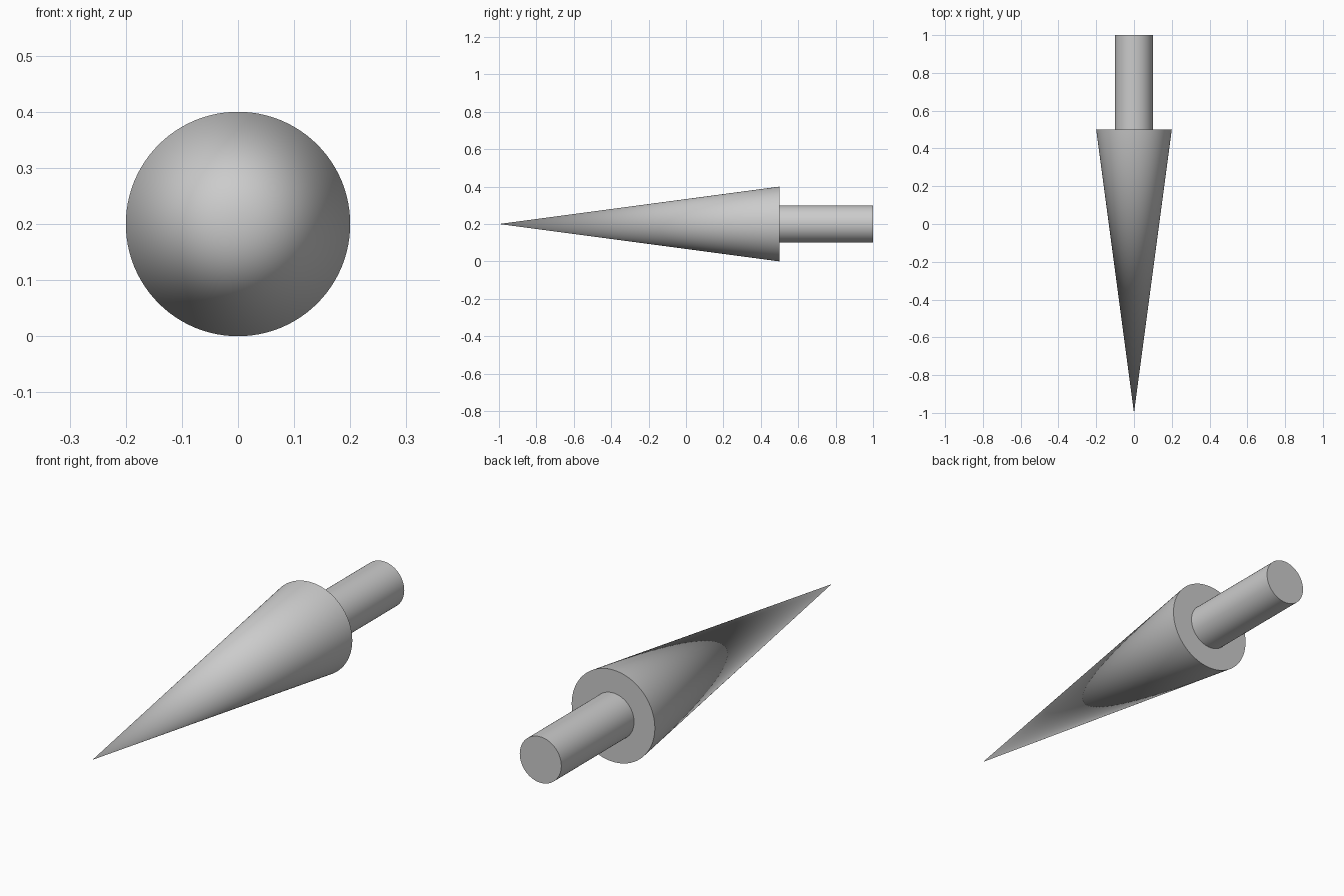
import bpy
import math

if "Cube" in bpy.data.objects:
    bpy.data.objects.remove(bpy.data.objects["Cube"])

AXIS_Z = 0.2   # height of the shared centre line
SIDES = 96


def finish(name):
    obj = bpy.context.object
    obj.name = name
    bpy.ops.object.transform_apply(location=False, rotation=True, scale=False)
    bpy.ops.object.shade_smooth_by_angle(angle=math.radians(30))
    return obj


# Pointed head: tip at y = -1, flat back at y = 0.5
bpy.ops.mesh.primitive_cone_add(
    vertices=SIDES, radius1=0.2, radius2=0, depth=1.5,
    location=(0, -0.25, AXIS_Z), rotation=(math.pi / 2, 0, 0))
finish("cone_head")

# Round shank behind the head, y = 0.5 to 1
bpy.ops.mesh.primitive_cylinder_add(
    vertices=SIDES, radius=0.1, depth=0.5,
    location=(0, 0.75, AXIS_Z), rotation=(math.pi / 2, 0, 0))
finish("shank")
